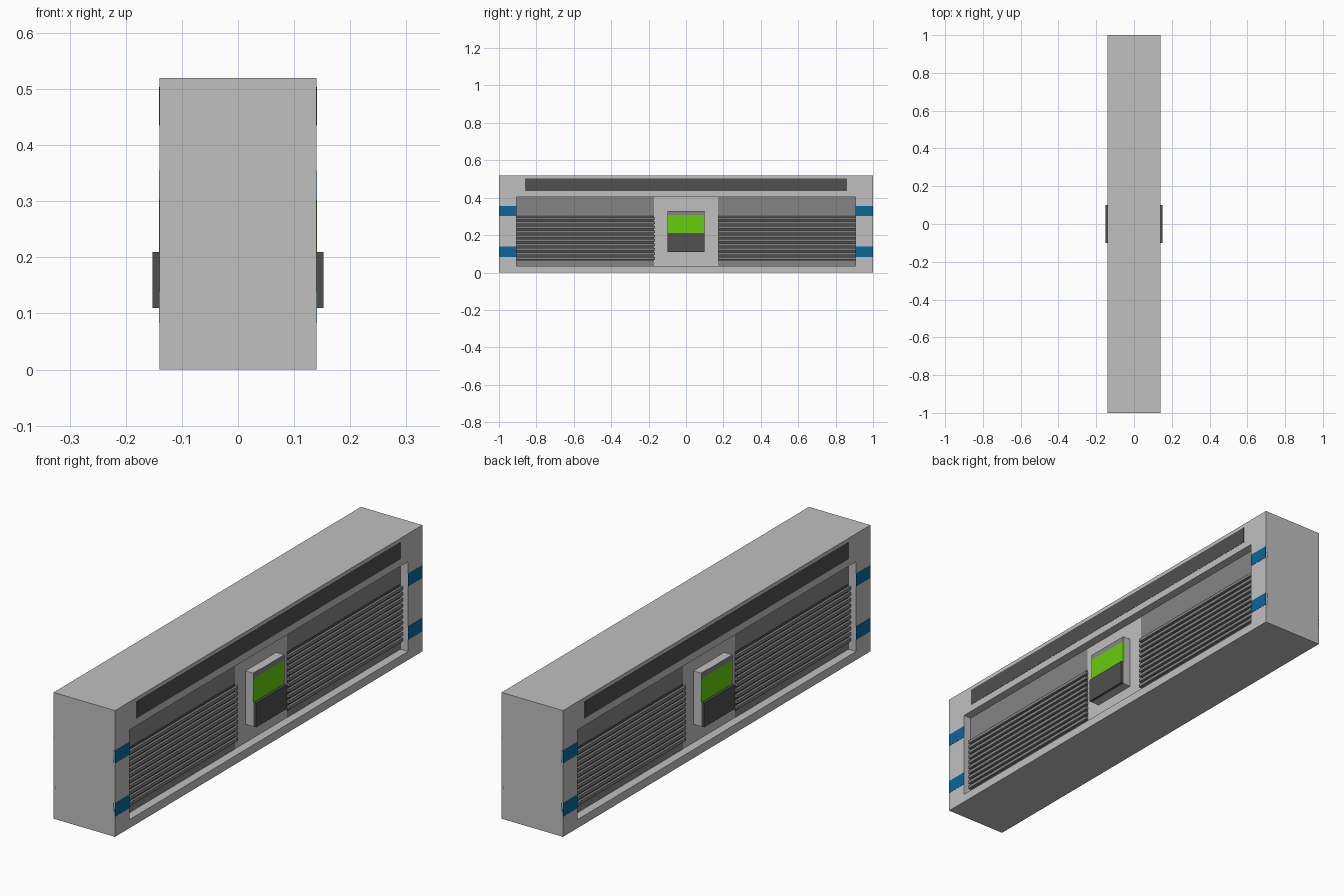
import bpy, bmesh

if "Cube" in bpy.data.objects:
    bpy.data.objects.remove(bpy.data.objects["Cube"], do_unlink=True)


def material(name, rgb):
    m = bpy.data.materials.new(name)
    m.use_nodes = True
    m.diffuse_color = (*rgb, 1)
    m.node_tree.nodes["Principled BSDF"].inputs["Base Color"].default_value = (*rgb, 1)
    return m


LIGHT = material("light grey", (0.53, 0.53, 0.53))
MID = material("mid grey", (0.235, 0.235, 0.235))
DARK = material("dark grey", (0.08, 0.08, 0.08))
BLUE = material("blue", (0.003, 0.135, 0.33))
GREEN = material("green", (0.135, 0.61, 0.004))

HALF_X, HEIGHT = 0.14, 0.52
FLOOR = 0.104                     # x of the recess floor
REC_Y, REC_Z0, REC_Z1 = 0.907, 0.035, 0.405
PLATE_Y = 0.17                    # half width of the centre plate


def finish(name, bm, mat):
    me = bpy.data.meshes.new(name)
    bmesh.ops.recalc_face_normals(bm, faces=bm.faces)
    bm.to_mesh(me)
    bm.free()
    me.materials.append(mat)
    ob = bpy.data.objects.new(name, me)
    bpy.context.collection.objects.link(ob)
    return ob


def add_box(bm, x, y, z):
    verts = bmesh.ops.create_cube(bm, size=1)["verts"]
    for v in verts:
        for i, (a, b) in enumerate((x, y, z)):
            v.co[i] = b if v.co[i] > 0 else a


def boxes(name, mat, *ranges):
    """Make the boxes on the +x side and their half-turn copies on the -x side."""
    for side, s in (("left", 1), ("right", -1)):
        bm = bmesh.new()
        for x, y, z in ranges:
            add_box(bm, sorted(s * c for c in x), sorted(s * c for c in y), z)
        finish(f"{name}_{side}", bm, mat)


# Casing with a sunken bay in each long side
bm = bmesh.new()
add_box(bm, (-HALF_X, HALF_X), (-1, 1), (0, HEIGHT))
bm.normal_update()
for face in [f for f in bm.faces if abs(f.normal.x) > 0.9]:
    s = 1 if face.normal.x > 0 else -1
    bmesh.ops.inset_individual(bm, faces=[face], thickness=0.02)
    for v in face.verts:
        v.co.y = REC_Y if v.co.y > 0 else -REC_Y
        v.co.z = REC_Z1 if v.co.z > HEIGHT / 2 else REC_Z0
    new = bmesh.ops.extrude_discrete_faces(bm, faces=[face])["faces"][0]
    for v in new.verts:
        v.co.x = s * FLOOR
finish("casing", bm, LIGHT)

# Long dark strip above the bay
boxes("top_strip", DARK, ((HALF_X - 0.01, HALF_X + 0.001), (-0.86, 0.86), (0.435, 0.504)))

# Blue bands at both ends of each side
boxes("end_bands", BLUE, *[
    ((HALF_X - 0.01, HALF_X + 0.001), y, z)
    for y in ((-1, -REC_Y), (REC_Y, 1)) for z in ((0.083, 0.138), (0.303, 0.355))])

# Grille panels either side of the centre plate
SPANS = ((-REC_Y, -PLATE_Y), (PLATE_Y, REC_Y))
boxes("grille_panel", MID, *[((FLOOR - 0.01, FLOOR + 0.001), y, (REC_Z0, REC_Z1)) for y in SPANS])
boxes("grille_gaps", DARK, *[((FLOOR - 0.01, FLOOR + 0.002), y, (0.062, 0.305)) for y in SPANS])

# Horizontal slats
PITCH = 0.0235
boxes("grille_slats", MID, *[
    ((FLOOR - 0.005, FLOOR + 0.012), (a, b + (0.005 if b < 0 else 0)),
     (0.071 + i * PITCH, 0.084 + i * PITCH))
    for a, b in SPANS for i in range(10)])

# Control box with screen, header band and raised dark cover
boxes("control_box", LIGHT, ((FLOOR - 0.01, HALF_X), (-0.1, 0.1), (0.11, 0.33)))
boxes("control_header", MID, ((HALF_X - 0.005, HALF_X + 0.001), (-0.1, 0.1), (0.308, 0.33)))
boxes("control_screen", GREEN, ((HALF_X - 0.005, HALF_X + 0.001), (-0.1, 0.1), (0.21, 0.308)))
boxes("control_cover", DARK, ((HALF_X, HALF_X + 0.012), (-0.1, 0.1), (0.11, 0.21)))
